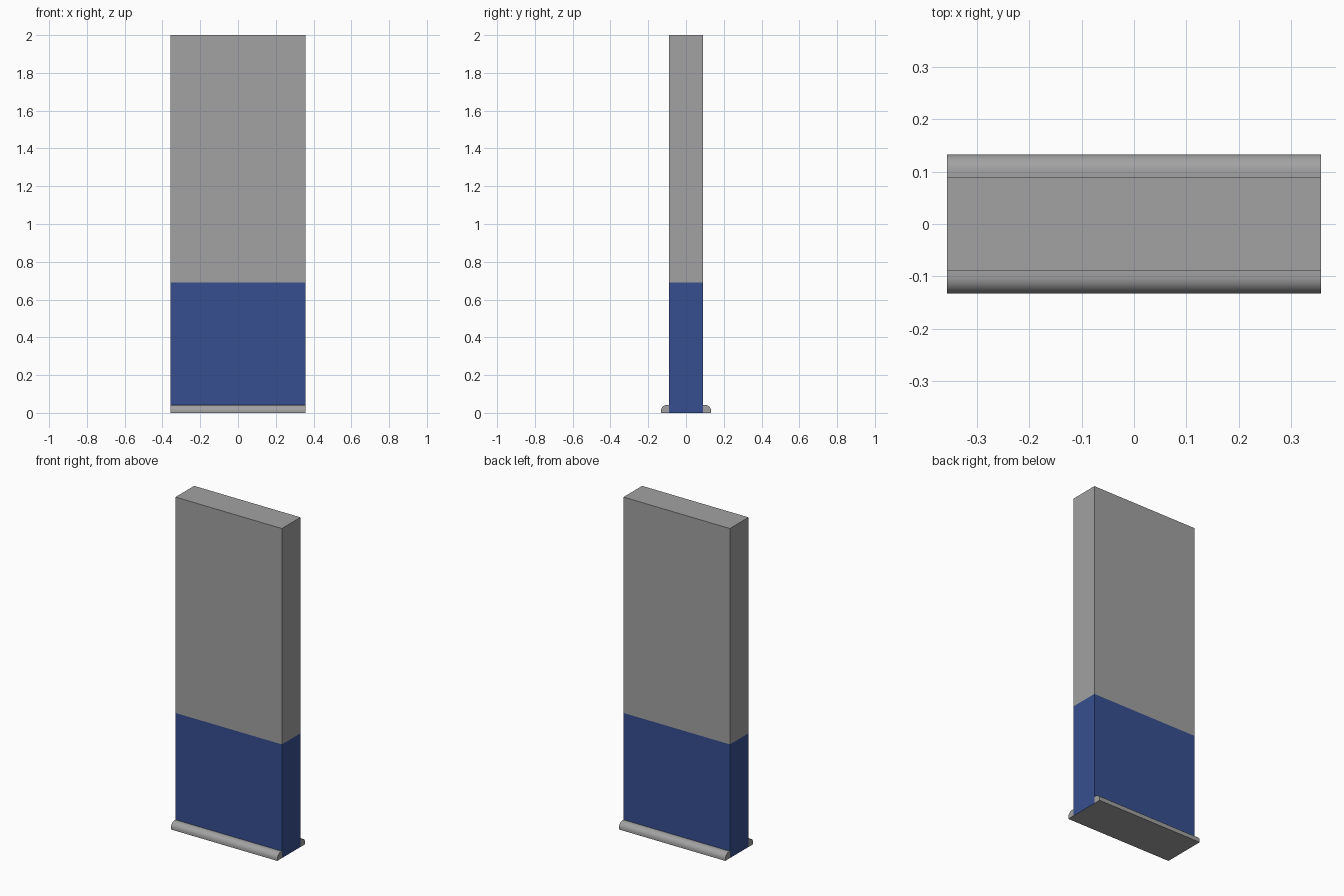
import bpy, bmesh, math

if "Cube" in bpy.data.objects:
    bpy.data.objects.remove(bpy.data.objects["Cube"])

HX, HY, H, BAND = 0.357, 0.089, 2.0, 0.69
RAIL_Y, RAIL_H, RAIL_R = 0.133, 0.042, 0.032


def material(name, rgb):
    m = bpy.data.materials.new(name)
    m.diffuse_color = (*rgb, 1)
    m.use_nodes = True
    m.node_tree.nodes["Principled BSDF"].inputs["Base Color"].default_value = m.diffuse_color
    return m


grey = material("grey", (0.36, 0.36, 0.36))
blue = material("blue", (0.037, 0.078, 0.28))


def add_object(name, bm, mats):
    bmesh.ops.recalc_face_normals(bm, faces=bm.faces)
    mesh = bpy.data.meshes.new(name)
    bm.to_mesh(mesh)
    bm.free()
    for m in mats:
        mesh.materials.append(m)
    ob = bpy.data.objects.new(name, mesh)
    bpy.context.collection.objects.link(ob)
    return ob


# Tall slab, cut at the top of the blue band; underside stays grey
bm = bmesh.new()
bmesh.ops.create_cube(bm, size=1)
for v in bm.verts:
    v.co = (v.co.x * 2 * HX, v.co.y * 2 * HY, (v.co.z + 0.5) * H)
bmesh.ops.bisect_plane(bm, geom=bm.verts[:] + bm.edges[:] + bm.faces[:],
                       plane_co=(0, 0, BAND), plane_no=(0, 0, 1))
for f in bm.faces:
    f.material_index = int(0.01 < f.calc_center_median().z < BAND)
add_object("slab", bm, [grey, blue])


# Base rails: flat underside, rounded outer top edge
def rail(name, side):
    arc = [(RAIL_Y - RAIL_R + RAIL_R * math.cos(a), RAIL_H - RAIL_R + RAIL_R * math.sin(a))
           for a in (math.pi / 2 * i / 8 for i in range(9))]
    profile = [(HY, 0), (RAIL_Y, 0)] + arc + [(HY, RAIL_H)]
    bm = bmesh.new()
    face = bm.faces.new([bm.verts.new((-HX, side * y, z)) for y, z in profile])
    ext = bmesh.ops.extrude_face_region(bm, geom=[face], use_keep_orig=True)
    moved = [g for g in ext["geom"] if isinstance(g, bmesh.types.BMVert)]
    bmesh.ops.translate(bm, vec=(2 * HX, 0, 0), verts=moved)
    ob = add_object(name, bm, [grey])
    bpy.ops.object.select_all(action='DESELECT')
    bpy.context.view_layer.objects.active = ob
    ob.select_set(True)
    bpy.ops.object.shade_smooth_by_angle(angle=math.radians(35))


rail("front_rail", -1)
rail("back_rail", 1)
